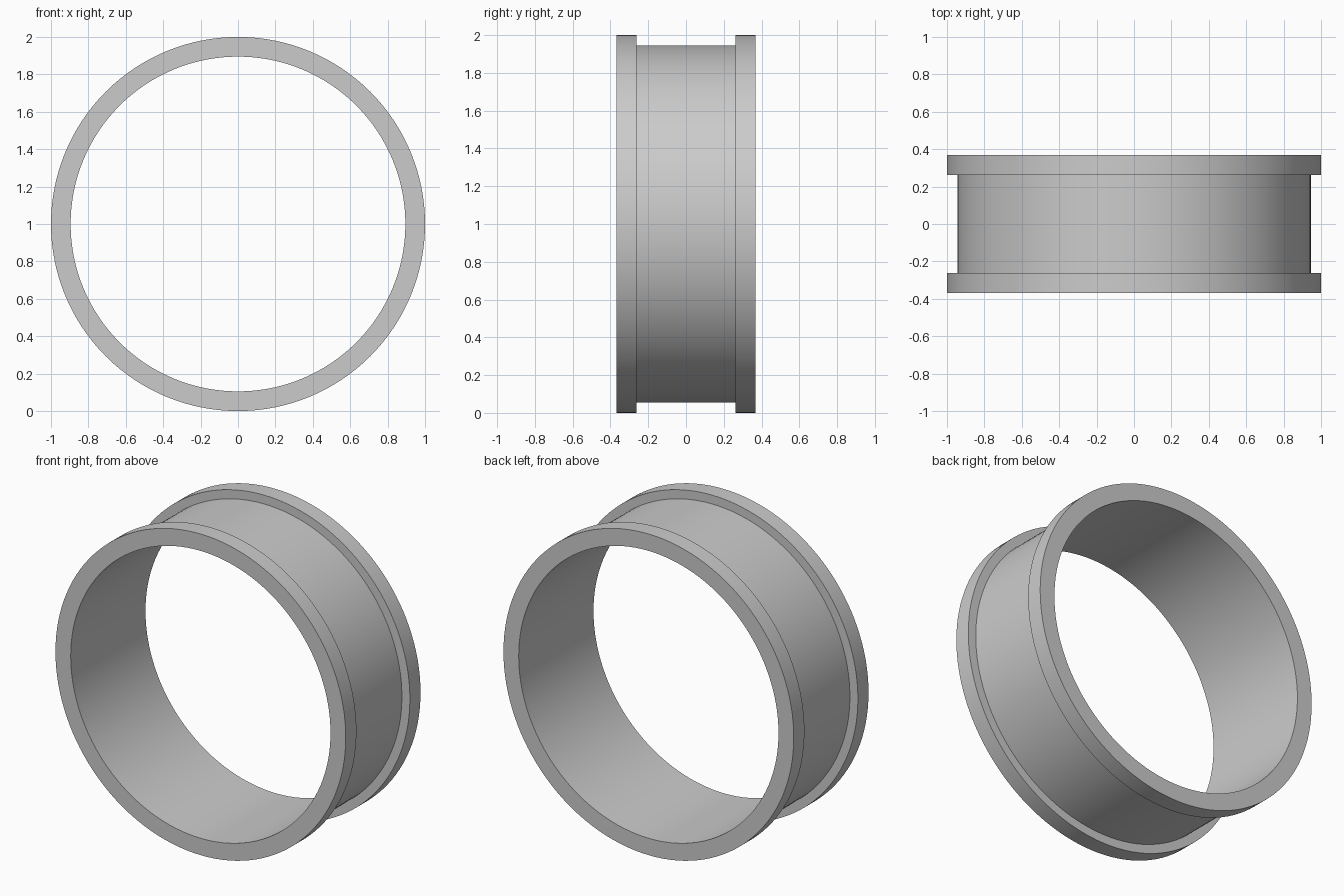
import bpy, bmesh
from math import cos, sin, tau, radians

cube = bpy.data.objects.get("Cube")
if cube:
    bpy.data.objects.remove(cube)

SEGMENTS = 128
OUTER, GROOVE, BORE = 1.0, 0.945, 0.895
HALF_WIDTH, HALF_GROOVE = 0.368, 0.263

# Plain grey metal
grey = bpy.data.materials.new("grey_metal")
grey.use_nodes = True
colour = (0.6, 0.6, 0.6, 1)
grey.diffuse_color = colour
grey.node_tree.nodes["Principled BSDF"].inputs["Base Color"].default_value = colour

# Cross-section as (radius, y): two flanges with a groove between them
half = [(BORE, HALF_WIDTH), (OUTER, HALF_WIDTH),
        (OUTER, HALF_GROOVE), (GROOVE, HALF_GROOVE)]
profile = half + [(r, -y) for r, y in reversed(half)]

# Sweep the section round the y axis
bm = bmesh.new()
rings = []
for i in range(SEGMENTS):
    a = tau * i / SEGMENTS
    rings.append([bm.verts.new((r * cos(a), y, 1 + r * sin(a))) for r, y in profile])
for i, ring in enumerate(rings):
    following = rings[(i + 1) % SEGMENTS]
    for j in range(len(profile)):
        k = (j + 1) % len(profile)
        bm.faces.new((ring[j], ring[k], following[k], following[j]))
bmesh.ops.recalc_face_normals(bm, faces=bm.faces)

mesh = bpy.data.meshes.new("flanged_ring")
bm.to_mesh(mesh)
bm.free()
mesh.materials.append(grey)
ring_object = bpy.data.objects.new("flanged_ring", mesh)
bpy.context.collection.objects.link(ring_object)

# Smooth round surfaces, sharp rims
bpy.ops.object.select_all(action="DESELECT")
ring_object.select_set(True)
bpy.context.view_layer.objects.active = ring_object
bpy.ops.object.shade_smooth_by_angle(angle=radians(30))
